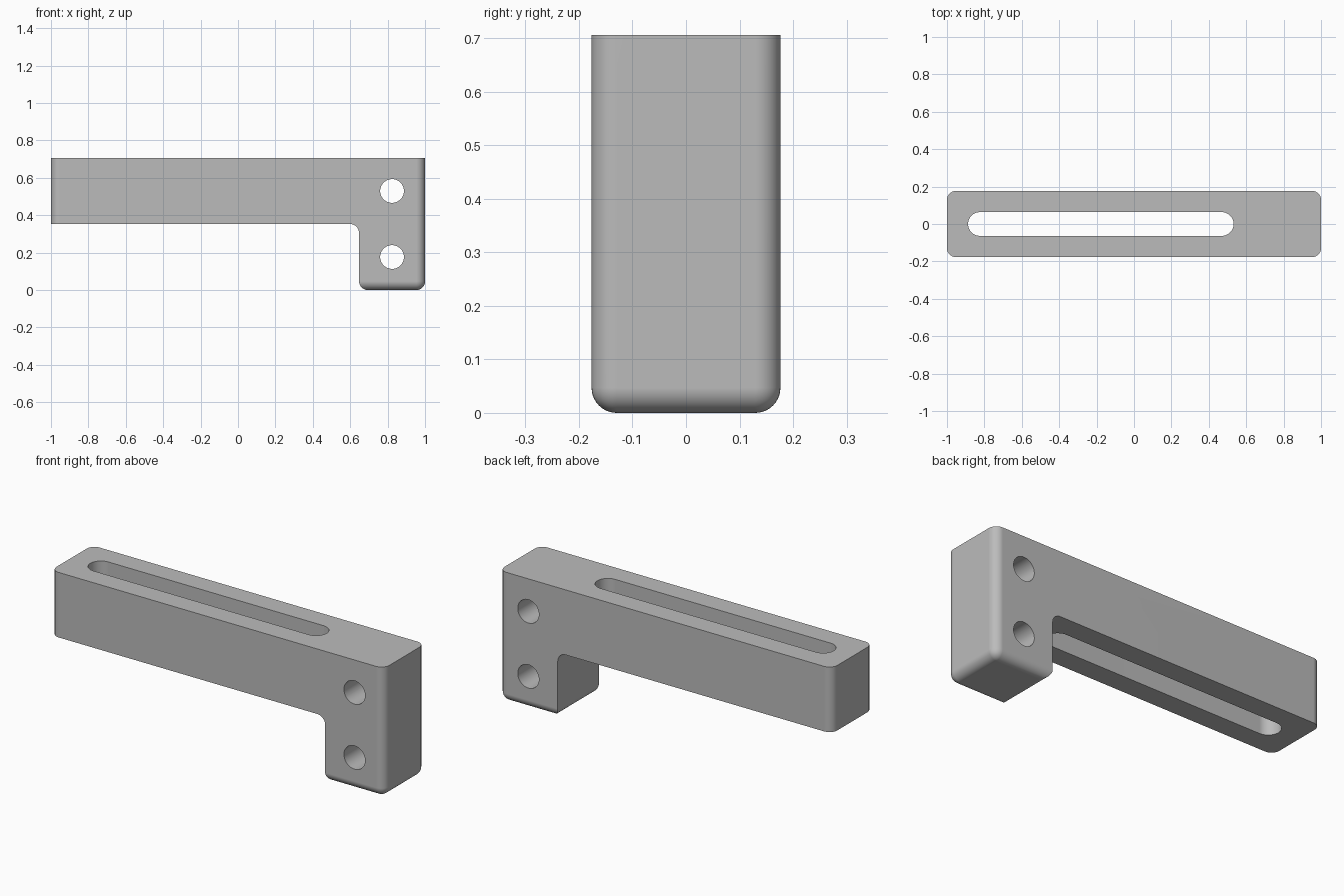
import bpy
import bmesh
import math

if "Cube" in bpy.data.objects:
    bpy.data.objects.remove(bpy.data.objects["Cube"], do_unlink=True)

HALF = 0.1765      # half depth of the bar
TOP = 0.706
MID = TOP / 2
INNER = 0.647      # inner face of the leg
ROUND = 0.047      # edge rounding
BORE = 0.0635      # radius of holes and slot ends
HOLE_X = 0.8235

grey = bpy.data.materials.new("plain grey")
grey.use_nodes = True
colour = (0.5, 0.5, 0.5, 1)
grey.diffuse_color = colour
grey.node_tree.nodes["Principled BSDF"].inputs["Base Color"].default_value = colour


def prism(name, outline, direction, round_edge=None):
    """Extrude a closed 3D outline, optionally rounding the chosen edges."""
    bm = bmesh.new()
    face = bm.faces.new([bm.verts.new(p) for p in outline])
    extruded = bmesh.ops.extrude_face_region(bm, geom=[face], use_keep_orig=True)
    moved = [v for v in extruded["geom"] if isinstance(v, bmesh.types.BMVert)]
    bmesh.ops.translate(bm, verts=moved, vec=direction)
    bmesh.ops.recalc_face_normals(bm, faces=bm.faces)
    if round_edge:
        chosen = [e for e in bm.edges if round_edge(e)]
        bmesh.ops.bevel(bm, geom=chosen, offset=ROUND, offset_type='OFFSET',
                        segments=10, profile=0.5, affect='EDGES')
    mesh = bpy.data.meshes.new(name)
    bm.to_mesh(mesh)
    bm.free()
    mesh.materials.append(grey)
    obj = bpy.data.objects.new(name, mesh)
    bpy.context.collection.objects.link(obj)
    return obj


def arc(cx, cy, start, sweep, steps):
    return [(cx + BORE * math.cos(start + sweep * i / steps),
             cy + BORE * math.sin(start + sweep * i / steps)) for i in range(steps + 1)]


def is_rounded(edge):
    a, b = (v.co for v in edge.verts)
    mid = (a + b) / 2
    vertical_end = abs(a.z - b.z) > 0.1 and abs(mid.x) > 0.99
    leg_bottom = mid.z < 0.01
    inside_corner = abs(a.y - b.y) > 0.1 and abs(mid.x - INNER) < 0.01 and abs(mid.z - MID) < 0.01
    return vertical_end or leg_bottom or inside_corner


# L-shaped body
profile = [(-1, MID), (INNER, MID), (INNER, 0), (1, 0), (1, TOP), (-1, TOP)]
bracket = prism("bracket", [(x, -HALF, z) for x, z in profile], (0, 2 * HALF, 0), is_rounded)

# Long slot through the arm
slot = (arc(0.469, 0, -math.pi / 2, math.pi, 24)
        + arc(-HOLE_X, 0, math.pi / 2, math.pi, 24))
cutters = [prism("slot_cutter", [(x, y, 0.2) for x, y in slot], (0, 0, 0.7))]

# Two cross holes through the leg
for z in (MID / 2, MID * 1.5):
    ring = arc(HOLE_X, z, 0, 2 * math.pi, 48)[:-1]
    cutters.append(prism("hole_cutter", [(x, -0.4, h) for x, h in ring], (0, 0.8, 0)))

bpy.ops.object.select_all(action='DESELECT')
bracket.select_set(True)
bpy.context.view_layer.objects.active = bracket
for cutter in cutters:
    cutter.hide_render = True
    cut = bracket.modifiers.new("cut", 'BOOLEAN')
    cut.operation = 'DIFFERENCE'
    cut.solver = 'EXACT'
    cut.object = cutter
    bpy.ops.object.modifier_apply(modifier=cut.name)
    bpy.data.objects.remove(cutter, do_unlink=True)

# Smooth rounds, flat broad faces
bpy.ops.object.shade_smooth_by_angle(angle=math.radians(30))
weighted = bracket.modifiers.new("weighted normals", 'WEIGHTED_NORMAL')
weighted.keep_sharp = True
